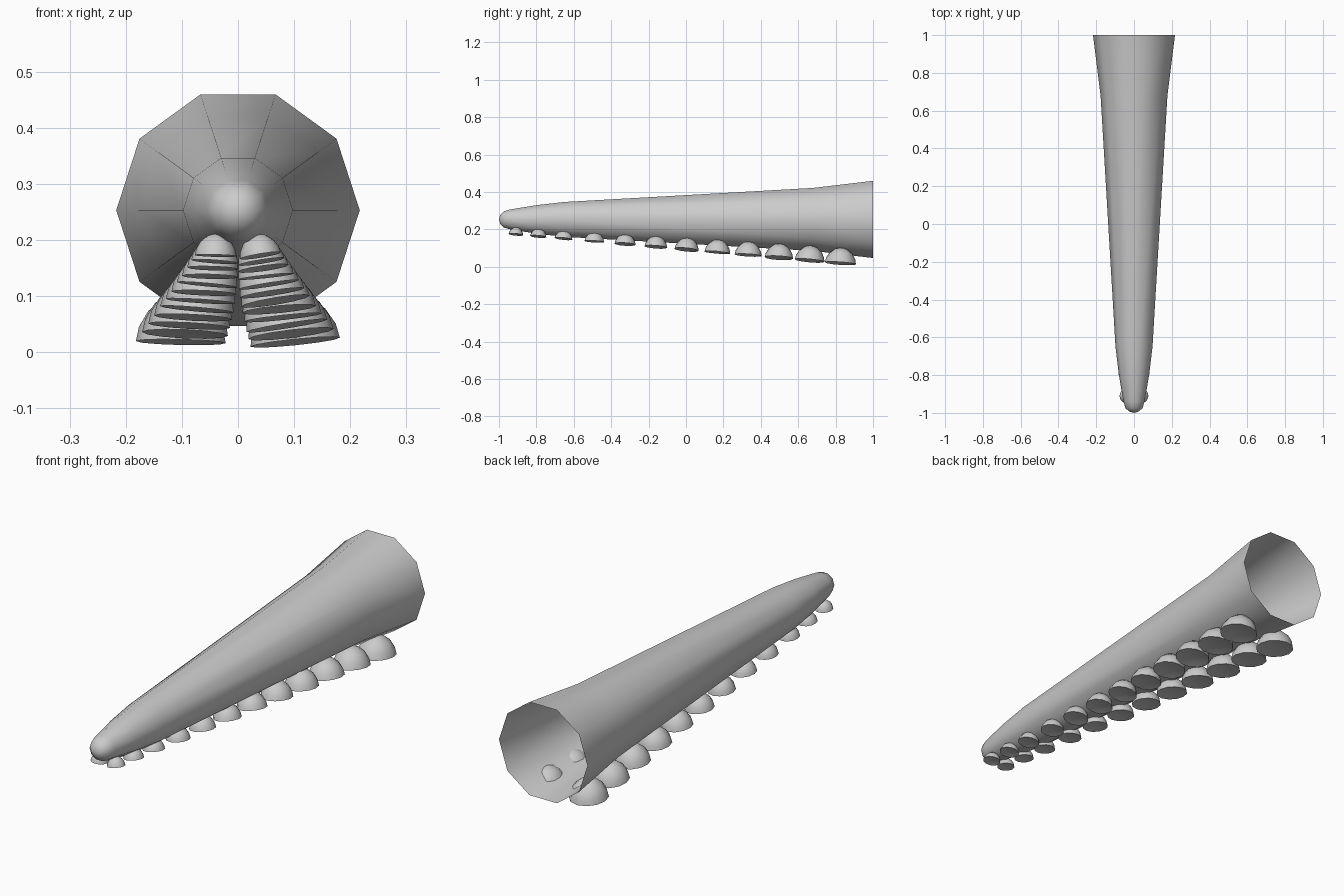
import bpy, bmesh, math, random
from mathutils import Vector

random.seed(4)
cube = bpy.data.objects.get("Cube")
if cube:
    bpy.data.objects.remove(cube, do_unlink=True)


def lathe(name, profile, sides):
    """Spin (radius, height) points round z; zero radius closes to a point."""
    bm = bmesh.new()
    rings = []
    for r, h in profile:
        if r == 0:
            rings.append([bm.verts.new((0, 0, h))])
        else:
            angles = [math.tau * i / sides for i in range(sides)]
            rings.append([bm.verts.new((r * math.cos(a), r * math.sin(a), h))
                          for a in angles])
    for a, b in zip(rings, rings[1:]):
        for i in range(sides):
            j = (i + 1) % sides
            quad = [a[i % len(a)], a[j % len(a)], b[j % len(b)], b[i % len(b)]]
            bm.faces.new(list(dict.fromkeys(quad)))
    bmesh.ops.recalc_face_normals(bm, faces=bm.faces)
    mesh = bpy.data.meshes.new(name)
    bm.to_mesh(mesh)
    bm.free()
    obj = bpy.data.objects.new(name, mesh)
    bpy.context.collection.objects.link(obj)
    return obj


def smooth(obj, angle):
    bpy.ops.object.select_all(action='DESELECT')
    obj.select_set(True)
    bpy.context.view_layer.objects.active = obj
    bpy.ops.object.shade_smooth_by_angle(angle=math.radians(angle))


# Tapering arm: ten-sided tube, open at the back, rounded at the front tip
arm_profile = [(0.217, -1), (0.177, -0.68), (0.098, 0.65), (0.08, 0.8),
               (0.056, 0.94), (0.045, 0.975), (0.025, 0.993), (0, 1)]
arm = lathe("arm", arm_profile, 10)
arm.location = (0, 0, 0.253)
arm.rotation_euler = (math.pi / 2, 0, 0)
smooth(arm, 60)

# Suckers: domes with a shallow dished underside
sucker_profile = [(0, 0.1), (0.6, 0.07), (1, 0), (0.94, 0.32), (0.74, 0.68),
                  (0.42, 0.95), (0, 1.08)]
stations = [-0.91, -0.79] + [-0.655 + 0.1645 * i for i in range(10)]
for side, word, roll in ((1, "left", -0.13), (-1, "right", 0.06)):
    for n, y in enumerate(stations):
        t = (y - stations[0]) / (stations[-1] - stations[0])
        radius = 0.037 + 0.043 * t ** 0.85
        sucker = lathe(f"{word}_sucker_{n + 1}", sucker_profile, 12)
        sucker.scale = Vector((1, 1.04, 1)) * radius
        sucker.location = (side * (0.04 + 0.062 * t ** 1.3), y, 0.172 - 0.0888 * (y + 0.91))
        sucker.rotation_euler = (-0.08 + random.uniform(-0.03, 0.03),
                                 roll + random.uniform(-0.04, 0.04), 0)
        smooth(sucker, 50)
